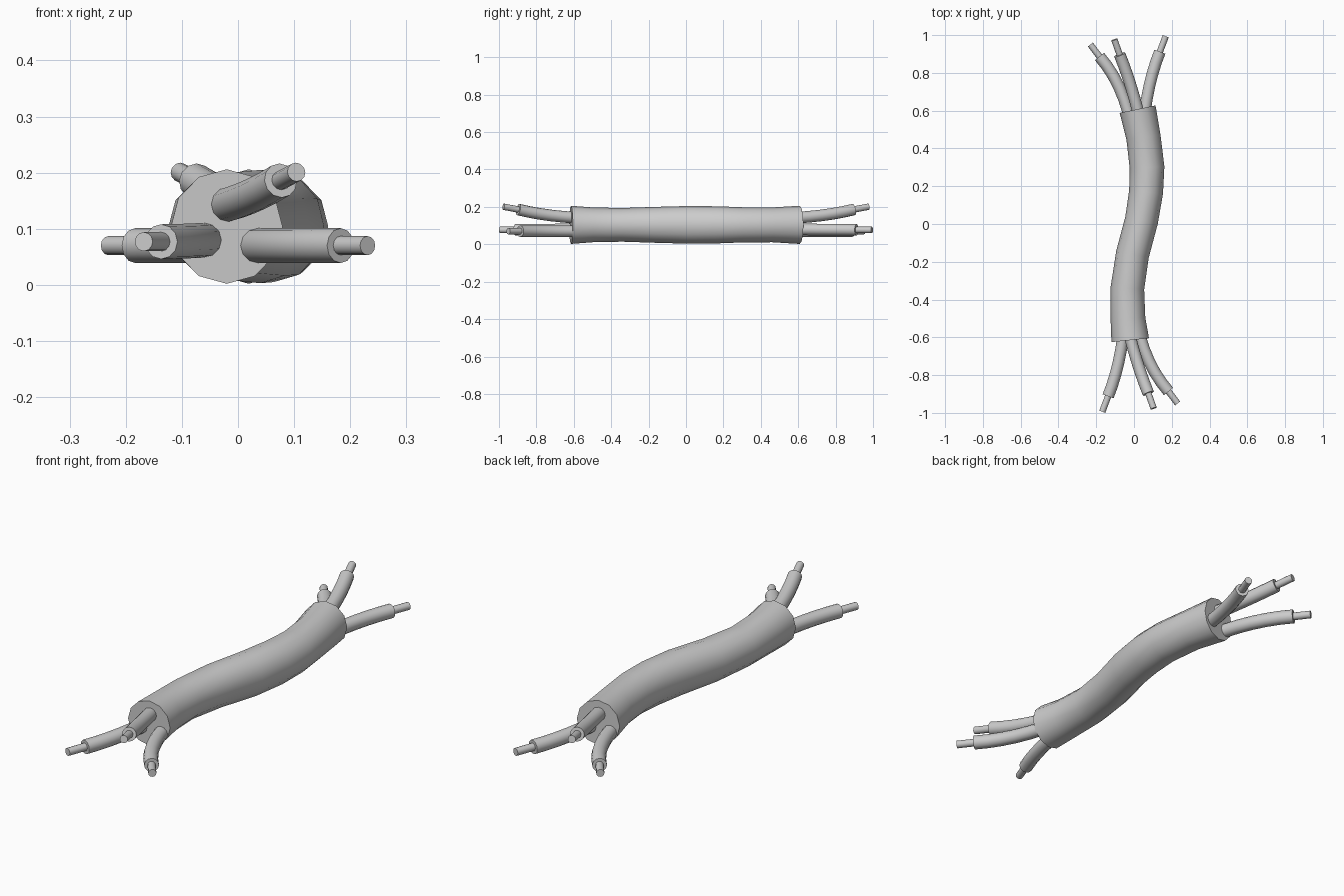
import bpy, bmesh, math
from mathutils import Vector

if "Cube" in bpy.data.objects:
    bpy.data.objects.remove(bpy.data.objects["Cube"])

SIDES = 12


def tube(name, centers, radii):
    """Loft capped 12-sided rings along a path; radii are (sideways, vertical)."""
    pts = [Vector(c) for c in centers]
    bm = bmesh.new()
    rings = []
    for i, p in enumerate(pts):
        tangent = (pts[min(i + 1, len(pts) - 1)] - pts[max(i - 1, 0)]).normalized()
        side = tangent.cross(Vector((0, 0, 1))).normalized()
        up = side.cross(tangent)
        rs, ru = radii[i]
        ring = []
        for k in range(SIDES):
            a = 2 * math.pi * k / SIDES
            ring.append(bm.verts.new(p + side * rs * math.cos(a) + up * ru * math.sin(a)))
        rings.append(ring)
    for a, b in zip(rings, rings[1:]):
        for k in range(SIDES):
            n = (k + 1) % SIDES
            bm.faces.new((a[k], a[n], b[n], b[k]))
    bm.faces.new(rings[0])
    bm.faces.new(rings[-1])
    bmesh.ops.recalc_face_normals(bm, faces=bm.faces)
    mesh = bpy.data.meshes.new(name)
    bm.to_mesh(mesh)
    bm.free()
    obj = bpy.data.objects.new(name, mesh)
    bpy.context.collection.objects.link(obj)
    bpy.ops.object.select_all(action='DESELECT')
    obj.select_set(True)
    bpy.context.view_layer.objects.active = obj
    bpy.ops.object.shade_smooth_by_angle(angle=math.radians(40))
    return obj


def bezier(p0, p1, p2, n=5):
    p0, p1, p2 = Vector(p0), Vector(p1), Vector(p2)
    return [p0 * (1 - t) ** 2 + p1 * 2 * t * (1 - t) + p2 * t * t
            for t in (i / n for i in range(n + 1))]


# Outer sheath: gentle S-bend; x, y, sideways radius, vertical radius
sheath = [
    (-0.020, -0.615, 0.100, 0.102), (-0.032, -0.50, 0.092, 0.093),
    (-0.035, -0.34, 0.089, 0.090), (-0.008, -0.16, 0.088, 0.096),
    (0.040, 0.02, 0.088, 0.101), (0.064, 0.17, 0.090, 0.099),
    (0.069, 0.30, 0.092, 0.094), (0.050, 0.46, 0.091, 0.093),
    (0.019, 0.608, 0.097, 0.102),
]
tube("cable_sheath", [(x, y, 0.104) for x, y, _, _ in sheath],
     [(rs, ru) for _, _, rs, ru in sheath])

# Wires: start, bend control, insulation end, bare core end
wires = {
    "outer": ((0.030, -0.59, 0.07), (0.080, -0.77, 0.07), (0.183, -0.887, 0.07), (0.231, -0.950, 0.07)),
    "side": ((-0.057, -0.59, 0.08), (-0.080, -0.77, 0.078), (-0.137, -0.912, 0.077), (-0.168, -0.994, 0.077)),
    "upper": ((-0.023, -0.59, 0.142), (0.022, -0.765, 0.153), (0.076, -0.897, 0.186), (0.104, -0.976, 0.201)),
}
# The back bundle is the front bundle turned half round
for end, s in (("front", 1), ("back", -1)):
    for label, path in wires.items():
        a, b, c, d = [Vector((s * x, s * y, z)) for x, y, z in path]
        curve = bezier(a, b, c)
        tube(f"{end}_{label}_insulation", curve, [(0.031, 0.031)] * len(curve))
        tube(f"{end}_{label}_core", [c + (c - d) * 0.3, d], [(0.017, 0.017)] * 2)
